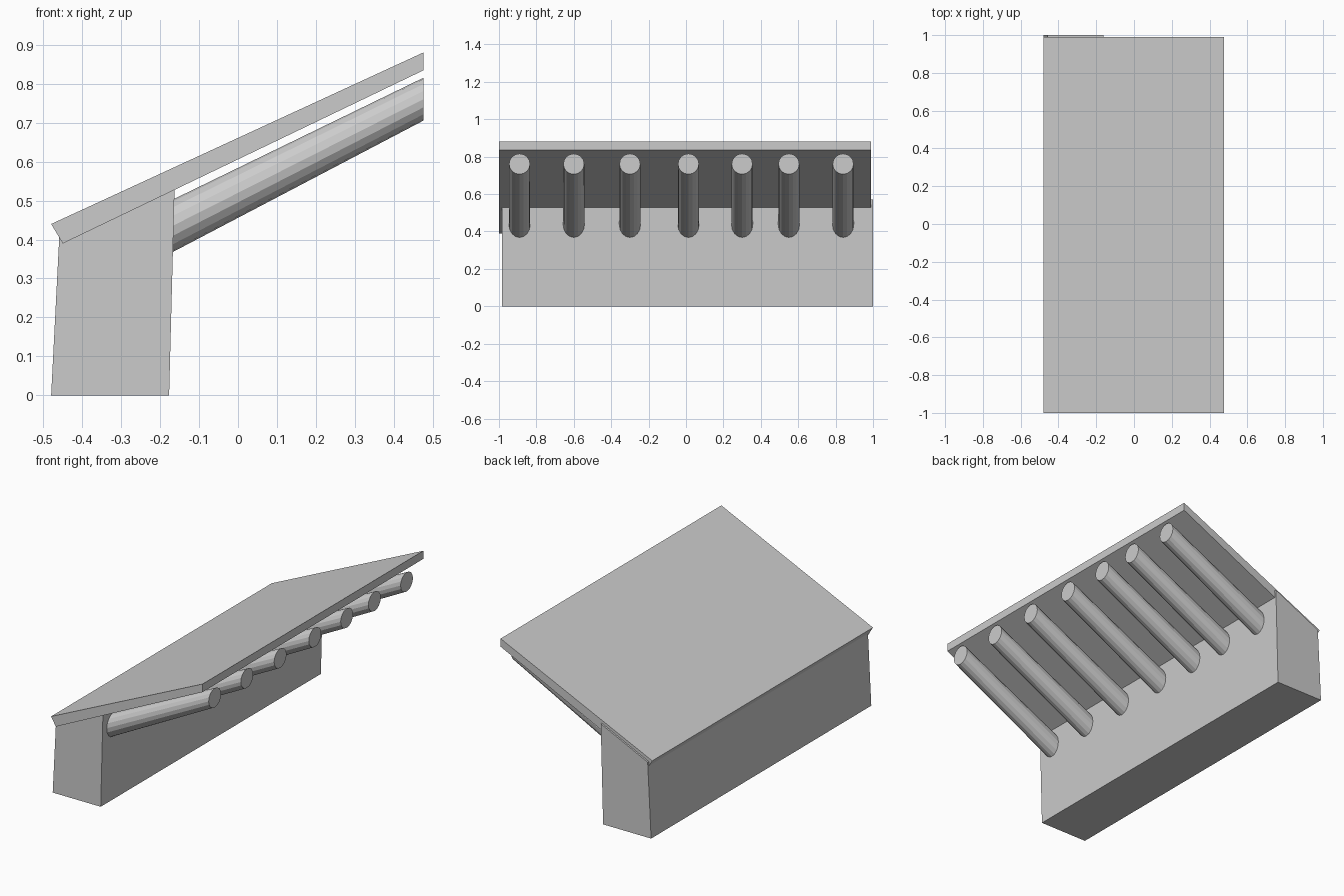
import bpy
import math

cube = bpy.data.objects.get("Cube")
if cube:
    bpy.data.objects.remove(cube, do_unlink=True)

grey = bpy.data.materials.new("plain_grey")
grey.use_nodes = True
colour = (0.6, 0.6, 0.6, 1)
grey.diffuse_color = colour
grey.node_tree.nodes["Principled BSDF"].inputs["Base Color"].default_value = colour


def loft(name, start, end):
    """Closed solid between two matching rings of points."""
    n = len(start)
    faces = [tuple(range(n))[::-1], tuple(range(n, 2 * n))]
    faces += [(i, (i + 1) % n, n + (i + 1) % n, n + i) for i in range(n)]
    mesh = bpy.data.meshes.new(name)
    mesh.from_pydata(start + end, [], faces)
    mesh.materials.append(grey)
    obj = bpy.data.objects.new(name, mesh)
    bpy.context.collection.objects.link(obj)
    return obj


def extrude_profile(name, profile, y0, y1):
    """Extrude an x-z profile (clockwise from the front) along y."""
    return loft(name, [(x, y1, z) for x, z in profile],
                [(x, y0, z) for x, z in profile])


def ring(x, y, z, ry, rz, sides=16):
    angles = [2 * math.pi * i / sides for i in range(sides)]
    return [(x, y + ry * math.cos(a), z + rz * math.sin(a)) for a in angles]


# Leaning back wall, its top buried in the roof
extrude_profile("wall", [(-0.48, 0), (-0.177, 0), (-0.162, 0.57), (-0.458, 0.43)],
                -0.985, 1.0)

# Sloping roof slab
extrude_profile("roof", [(-0.45, 0.39), (0.477, 0.835), (0.477, 0.881), (-0.48, 0.44)],
                -1.0, 0.99)

# Log rafters, cut upright at the outer end
for i, y in enumerate([-0.89, -0.6, -0.3, 0.013, 0.3, 0.55, 0.84]):
    loft(f"log_{i + 1}", ring(-0.2, y, 0.419, 0.057, 0.068),
         ring(0.477, y, 0.761, 0.056, 0.055))
